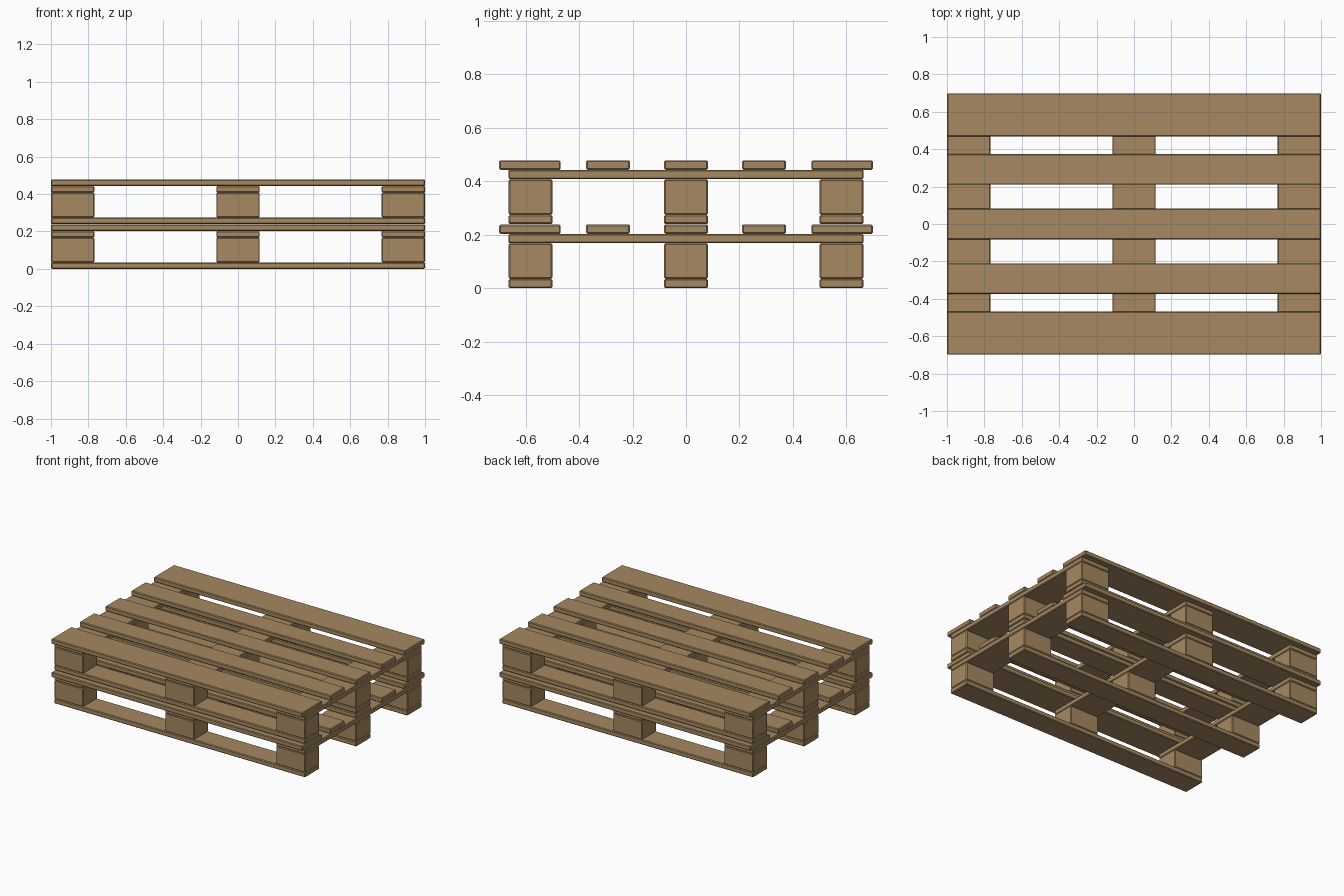
import bpy

if "Cube" in bpy.data.objects:
    bpy.data.objects.remove(bpy.data.objects["Cube"], do_unlink=True)

# Single raw timber colour
wood = bpy.data.materials.new("raw_timber")
wood.use_nodes = True
wood.diffuse_color = (0.38, 0.25, 0.12, 1)
wood.node_tree.nodes["Principled BSDF"].inputs["Base Color"].default_value = wood.diffuse_color


def timber(name, x, y, z, size):
    """A sawn piece centred on x, y with its underside at z."""
    bpy.ops.mesh.primitive_cube_add(size=1, location=(x, y, z + size[2] / 2))
    piece = bpy.context.object
    piece.name = name
    piece.scale = size
    bpy.ops.object.transform_apply(location=False, rotation=False, scale=True)
    piece.data.materials.append(wood)
    bevel = piece.modifiers.new("worn_edges", "BEVEL")
    bevel.width = 0.005
    bevel.segments = 1


BOARD = 0.035        # board thickness
BLOCK = 0.133        # spacer block height
PALLET = 3 * BOARD + BLOCK + 0.002
COLUMNS = {"right": -0.884, "middle": 0, "left": 0.884}
ROWS = {"front": -0.582, "middle": 0, "back": 0.582}
DECK = {"front_edge": (-0.584, 0.23), "front_inner": (-0.292, 0.164), "middle": (0, 0.164),
        "back_inner": (0.292, 0.164), "back_edge": (0.584, 0.23)}


def pallet(level, base):
    # Bottom runners and the blocks standing on them
    for row, y in ROWS.items():
        timber(f"{level}_{row}_runner", 0, y, base, (2, 0.164, BOARD))
        for column, x in COLUMNS.items():
            timber(f"{level}_{row}_{column}_block", x, y, base + BOARD, (0.232, 0.164, BLOCK))

    # Cross boards resting on the blocks
    z = base + BOARD + BLOCK
    for column, x in COLUMNS.items():
        timber(f"{level}_{column}_cross_board", x, 0, z, (0.232, 1.33, BOARD))

    # Top deck boards, wider at the outer edges
    for place, (y, width) in DECK.items():
        timber(f"{level}_{place}_deck_board", 0, y, z + BOARD, (2, width, BOARD))


pallet("lower", 0)
pallet("upper", PALLET)
